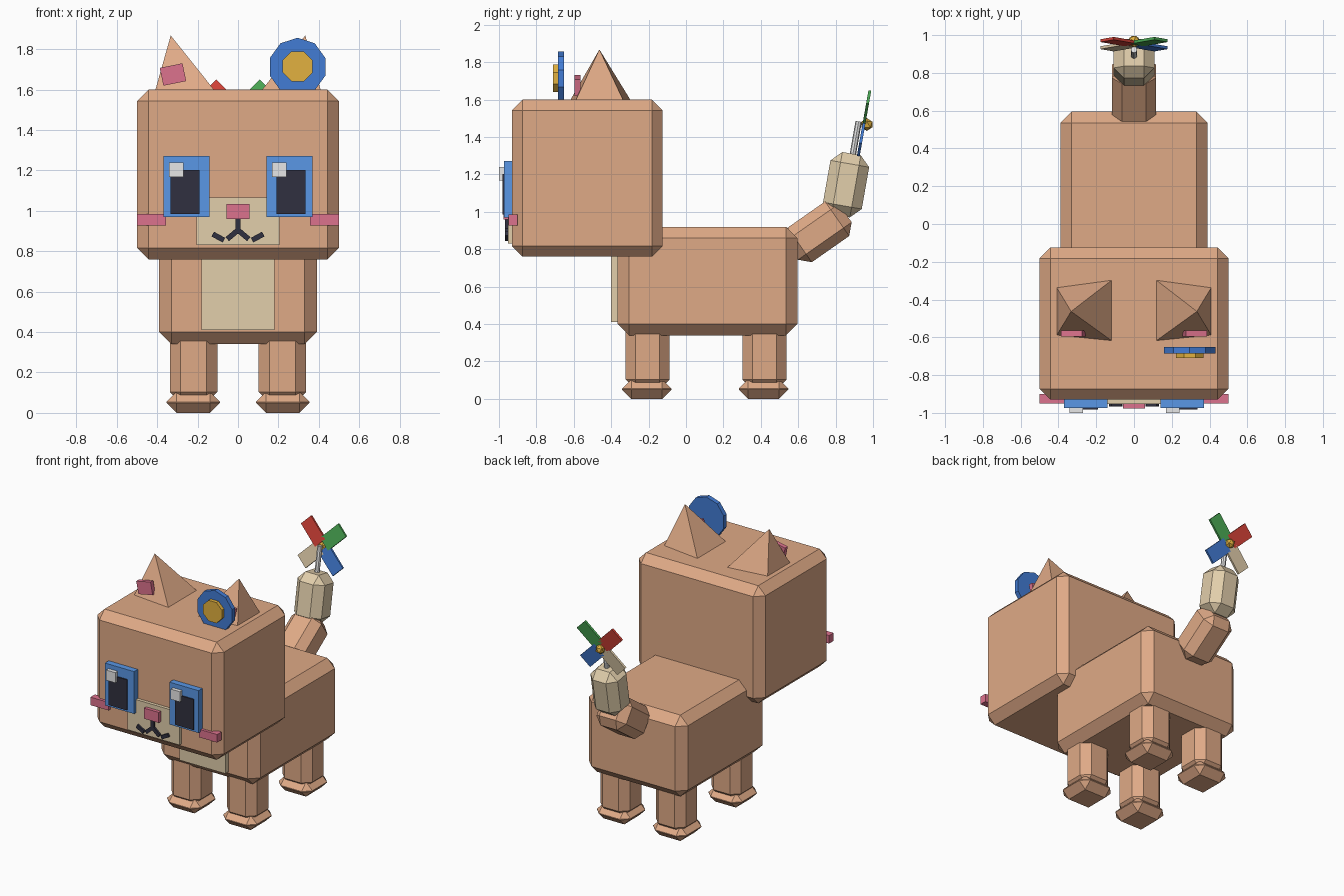
import bpy, bmesh, math
from mathutils import Matrix, Vector

if "Cube" in bpy.data.objects:
    bpy.data.objects.remove(bpy.data.objects["Cube"])

R, T = Matrix.Rotation, Matrix.Translation
rad = math.radians


def mat(name, r, g, b):
    m = bpy.data.materials.new(name)
    m.diffuse_color = (r, g, b, 1)
    m.use_nodes = True
    m.node_tree.nodes["Principled BSDF"].inputs["Base Color"].default_value = m.diffuse_color
    return m


TAN = mat("tan", 0.74, 0.40, 0.24)
CREAM = mat("cream", 0.76, 0.62, 0.41)
SKY = mat("eye blue", 0.10, 0.31, 0.79)
BLUE = mat("deep blue", 0.055, 0.20, 0.66)
PINK = mat("pink", 0.72, 0.17, 0.27)
DARK = mat("near black", 0.03, 0.03, 0.05)
GOLD = mat("gold", 0.76, 0.44, 0.05)
RED = mat("red", 0.68, 0.055, 0.04)
GREEN = mat("green", 0.07, 0.40, 0.09)
WHITE = mat("white", 0.88, 0.88, 0.88)


def finish(name, bm, material):
    bmesh.ops.recalc_face_normals(bm, faces=bm.faces)
    me = bpy.data.meshes.new(name)
    bm.to_mesh(me)
    bm.free()
    me.materials.append(material)
    ob = bpy.data.objects.new(name, me)
    bpy.context.collection.objects.link(ob)
    return ob


def box(name, size, matrix, material, bevel=0):
    """Box with optional single-step chamfer, placed by a matrix."""
    bm = bmesh.new()
    bmesh.ops.create_cube(bm, size=1, matrix=Matrix.Diagonal((*size, 1)))
    if bevel:
        bmesh.ops.bevel(bm, geom=bm.edges[:], offset=bevel, segments=1,
                        affect='EDGES', profile=0.5, clamp_overlap=True)
    bm.transform(matrix)
    return finish(name, bm, material)


def span(name, x, y, z, material, bevel=0):
    """Box given by its extents."""
    lo, hi = Vector((x[0], y[0], z[0])), Vector((x[1], y[1], z[1]))
    return box(name, hi - lo, T((lo + hi) / 2), material, bevel)


def prism(name, sides, radius, depth, matrix, material):
    bm = bmesh.new()
    bmesh.ops.create_cone(bm, cap_ends=True, segments=sides, radius1=radius,
                          radius2=radius, depth=depth, matrix=matrix)
    return finish(name, bm, material)


def bar(name, p, q, width, y, depth, material):
    """Bar in the face plane from p to q, both (x, z)."""
    dx, dz = q[0] - p[0], q[1] - p[1]
    m = T(((p[0] + q[0]) / 2, y, (p[1] + q[1]) / 2)) @ R(-math.atan2(dz, dx), 4, 'Y')
    return box(name, (math.hypot(dx, dz), depth, width), m, material)


# Head, body and chest patch
span("head", (-0.5, 0.5), (-0.93, -0.125), (0.76, 1.60), TAN, 0.057)
span("body", (-0.39, 0.39), (-0.365, 0.595), (0.34, 0.92), TAN, 0.06)
span("chest_patch", (-0.18, 0.18), (-0.40, -0.34), (0.41, 0.80), CREAM)

for s, side in ((-1, "right"), (1, "left")):
    # Legs and paws
    for y, end in ((-0.205, "front"), (0.42, "back")):
        box(f"{end}_{side}_leg", (0.235, 0.235, 0.36), T((s * 0.22, y, 0.23)), TAN, 0.053)
        box(f"{end}_{side}_paw", (0.265, 0.265, 0.105), T((s * 0.222, y - 0.005, 0.0525)), TAN, 0.05)

    # Ear: outward-leaning pyramid with a pink plate
    bm = bmesh.new()
    base = [bm.verts.new((s * x, y, 1.595)) for x, y in
            ((0.41, -0.335), (0.41, -0.59), (0.115, -0.62), (0.115, -0.295))]
    tip = bm.verts.new((s * 0.333, -0.463, 1.868))
    bm.faces.new(base)
    for i in range(4):
        bm.faces.new((base[i], base[(i + 1) % 4], tip))
    finish(f"{side}_ear", bm, TAN)
    box(f"{side}_inner_ear", (0.115, 0.03, 0.09),
        T((s * 0.322, -0.58, 1.675)) @ R(s * 0.2, 4, 'Y'), PINK)

    # Eye: blue plate, pupil and highlight (highlight is on the same side of both)
    span(f"{side}_eye", (s * 0.255 - 0.115, s * 0.255 + 0.115), (-0.973, -0.92), (0.97, 1.272), SKY)
    span(f"{side}_pupil", (s * 0.263 - 0.072, s * 0.263 + 0.072), (-0.982, -0.973), (0.985, 1.203), DARK)
    cx = -0.305 if s < 0 else 0.205
    span(f"{side}_eye_highlight", (cx - 0.036, cx + 0.036), (-1.0, -0.97), (1.167, 1.24), WHITE)

    # Cheek and mouth strokes
    span(f"{side}_cheek", sorted((s * 0.357, s * 0.5)), (-0.95, -0.90), (0.928, 0.985), PINK)
    bar(f"{side}_mouth_inner", (0, 0.905), (s * 0.053, 0.86), 0.026, -0.958, 0.018, DARK)
    bar(f"{side}_mouth_outer", (s * 0.07, 0.855), (s * 0.125, 0.885), 0.026, -0.958, 0.018, DARK)

# Muzzle, nose and mouth stem
span("muzzle", (-0.205, 0.205), (-0.953, -0.92), (0.832, 1.065), CREAM)
span("nose", (-0.058, 0.058), (-0.977, -0.94), (0.96, 1.035), PINK)
span("mouth_stem", (-0.013, 0.013), (-0.967, -0.945), (0.885, 0.96), DARK)

# Round badge by the ear
facing = R(rad(90), 4, 'X')
prism("badge", 10, 0.144, 0.033, T((0.295, -0.668, 1.713)) @ facing, BLUE)
prism("badge_centre", 8, 0.08, 0.03, T((0.295, -0.695, 1.715)) @ facing @ R(rad(22.5), 4, 'Z'), GOLD)

# Tail in two chamfered segments, with a stick on top
lean = R(rad(-10), 4, 'X')
box("tail_base", (0.235, 0.35, 0.225), T((0, 0.708, 0.893)) @ R(rad(35), 4, 'X'), TAN, 0.053)
box("tail_tip", (0.215, 0.21, 0.337), T((0, 0.856, 1.145)) @ lean, CREAM, 0.055)
prism("pinwheel_stick", 8, 0.017, 0.22, T((0, 0.904, 1.375)) @ lean, WHITE)

# Pinwheel: four blades and a hub
for i, (name, m) in enumerate((("green", GREEN), ("red", RED), ("cream", CREAM), ("blue", BLUE))):
    turn = R(-rad(45 + 90 * i), 4, 'Y')
    box(f"{name}_blade", (0.18, 0.015, 0.10),
        T((0, 0.952, 1.473)) @ lean @ turn @ T((0.112, 0, 0)), m)
bm = bmesh.new()
bmesh.ops.create_icosphere(bm, subdivisions=1, radius=0.034, matrix=T((0, 0.967, 1.467)))
finish("pinwheel_hub", bm, GOLD)
